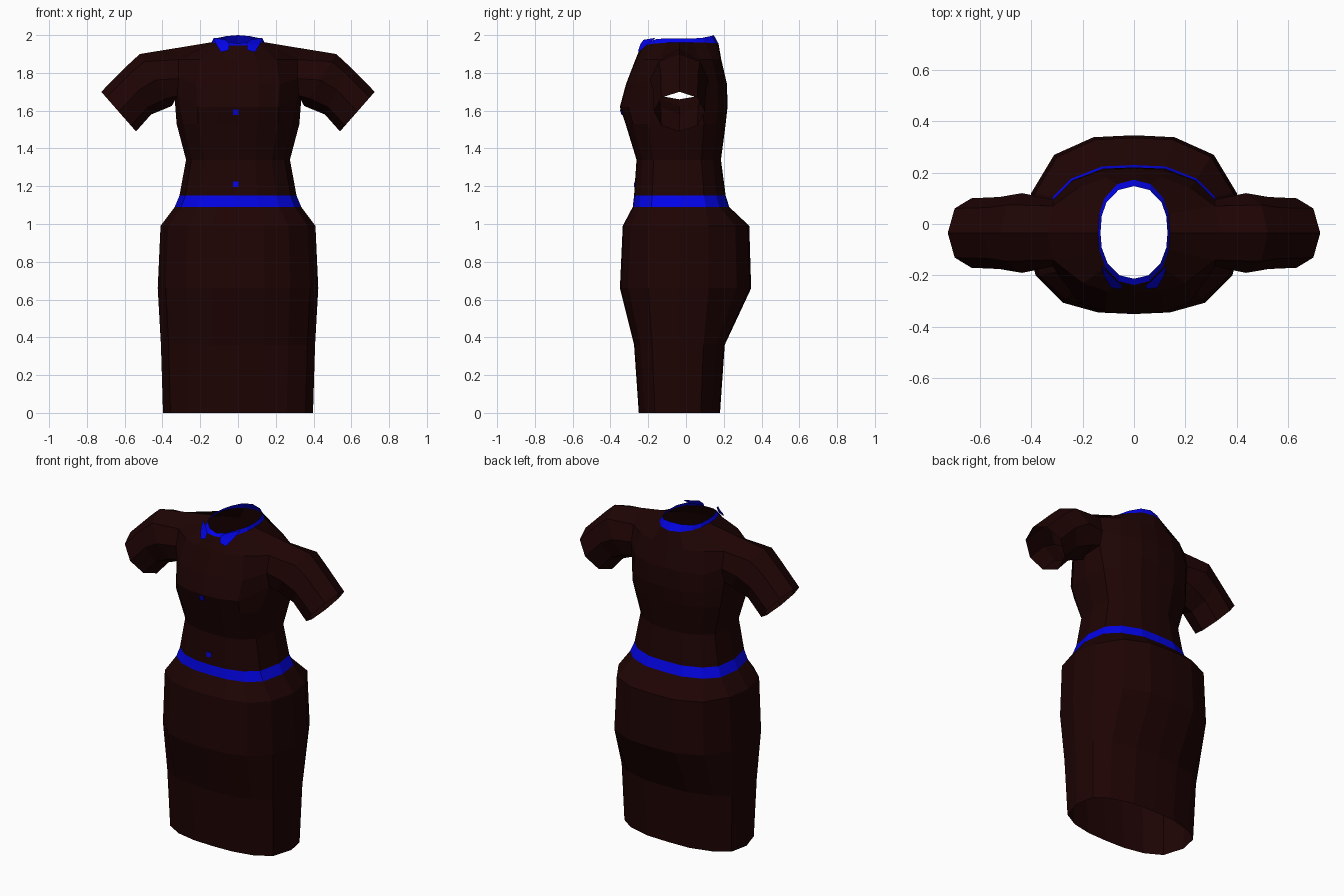
import bpy, bmesh, math
from mathutils import Vector, Matrix

if "Cube" in bpy.data.objects:
    bpy.data.objects.remove(bpy.data.objects["Cube"], do_unlink=True)

MID_Y = -0.035  # side seam depth


def make_material(name, rgb):
    mat = bpy.data.materials.new(name)
    mat.use_nodes = True
    mat.diffuse_color = (*rgb, 1)
    bsdf = next(n for n in mat.node_tree.nodes if n.type == 'BSDF_PRINCIPLED')
    bsdf.inputs["Base Color"].default_value = (*rgb, 1)
    bsdf.inputs["Roughness"].default_value = 0.8
    return mat


brown = make_material("dark brown cloth", (0.013, 0.001, 0.001))
blue = make_material("bright blue trim", (0.001, 0.001, 0.8))


def loft(name, rows, mat, closed=False, skip=()):
    """Skin rows of points; the half is mirrored across x."""
    bm = bmesh.new()
    grid = [[bm.verts.new(p) for p in row] for row in rows]
    n = len(rows[0])
    for r in range(len(rows) - 1):
        for i in range(n if closed else n - 1):
            if (r, i) not in skip:
                j = (i + 1) % n
                bm.faces.new((grid[r][i], grid[r][j], grid[r + 1][j], grid[r + 1][i]))
    loose = [v for v in bm.verts if not v.link_faces]
    bmesh.ops.delete(bm, geom=loose, context='VERTS')
    return finish(name, bm, mat, mirror=True)


def finish(name, bm, mat, mirror=False):
    mesh = bpy.data.meshes.new(name)
    bm.to_mesh(mesh)
    bm.free()
    mesh.materials.append(mat)
    obj = bpy.data.objects.new(name, mesh)
    bpy.context.collection.objects.link(obj)
    if mirror:
        obj.modifiers.new("Mirror", 'MIRROR')
    return obj


def ring(z, half, front, back):
    """Half cross-section, front centre to back centre."""
    f, b = front - MID_Y, back - MID_Y
    return [(0, front, z), (half * .33, MID_Y + f * .98, z),
            (half * .65, MID_Y + f * .86, z), (half * .9, max(-.2, MID_Y + f * .6), z),
            (half, MID_Y, z),
            (half * .94, min(.12, MID_Y + b * .53), z), (half * .73, MID_Y + b * .8, z),
            (half * .37, MID_Y + b * .98, z), (0, back, z)]


# Skirt and belt
belt_low = ring(1.09, .335, -.282, .229)
belt_high = ring(1.15, .31, -.275, .21)
loft("skirt", [ring(0, .397, -.25, .18), ring(.36, .408, -.275, .205),
               ring(.66, .425, -.35, .345), ring(.99, .41, -.335, .335), belt_low], brown)
loft("belt", [belt_low, belt_high], blue)

# Bodice, with an open armhole on each side
bust = ring(1.62, .33, -.35, .22)
bust[3:6] = [(.322, -.15, 1.68), (.335, MID_Y, 1.66), (.322, .08, 1.68)]
chest = [(0, -.318, 1.74), (.11, -.312, 1.74), (.22, -.27, 1.74), (.315, -.165, 1.77),
         (.34, MID_Y, 1.77),
         (.315, .095, 1.77), (.24, .168, 1.74), (.12, .21, 1.74), (0, .217, 1.74)]
shoulder = [(0, -.268, 1.87), (.1, -.263, 1.87), (.2, -.23, 1.87), (.315, -.14, 1.87),
            (.335, MID_Y, 1.93),
            (.315, .07, 1.87), (.22, .14, 1.87), (.11, .18, 1.87), (0, .187, 1.87)]
neck = [(0, -.237, 1.945), (.06, -.222, 1.945), (.11, -.17, 1.955), (.135, -.1, 1.96),
        (.14, MID_Y, 1.962),
        (.135, .04, 1.962), (.115, .1, 1.96), (.065, .155, 1.957), (0, .172, 1.955)]
armhole_gap = {(r, i) for r in (3, 4) for i in (3, 4)}
loft("bodice", [belt_high, ring(1.34, .275, -.262, .185), ring(1.53, .325, -.32, .21),
                bust, chest, shoulder, neck], brown, skip=armhole_gap)

# Sleeves
armhole = [bust[4], bust[5], chest[5], shoulder[5],
           shoulder[4], shoulder[3], chest[3], bust[3]]


def sleeve_ring(bottom, top, width):
    low, high = (Vector((p[0], MID_Y, p[1])) for p in (bottom, top))
    centre, axis = (low + high) / 2, (low - high) / 2
    angles = [k * math.pi / 4 for k in range(8)]
    return [centre + axis * math.cos(a) + Vector((0, width * math.sin(a), 0)) for a in angles]


loft("sleeves", [armhole, sleeve_ring((.35, 1.625), (.52, 1.90), .155),
                 sleeve_ring((.46, 1.58), (.585, 1.84), .14),
                 sleeve_ring((.54, 1.49), (.724, 1.70), .135)], brown, closed=True)

# Collar band and its two front tabs
collar_top = [(x * .93, MID_Y + (y - MID_Y) * .88, z)
              for (x, y, _), z in zip(neck, (1.955, 1.965, 1.98, 1.982, 1.982,
                                             1.982, 1.985, 1.995, 2.0))]
loft("collar_band", [neck, collar_top], blue)
loft("collar_tabs", [[(.05, -.253, 1.92), (.09, -.248, 1.91)],
                     [(.045, -.24, 1.955), (.115, -.205, 1.95)],
                     [(.065, -.225, 1.975), (.13, -.16, 1.986)]], blue)

# Front buttons, lying flat on the cloth
for k, (y, z, tilt) in enumerate([(-.271, 1.21, -.07), (-.342, 1.592, .32)]):
    bm = bmesh.new()
    bmesh.ops.create_cube(bm, size=1)
    bmesh.ops.scale(bm, vec=(.03, .007, .03), verts=bm.verts)
    bm.transform(Matrix.Translation((-.012, y, z)) @ Matrix.Rotation(tilt, 4, 'X'))
    finish(f"button_{k + 1}", bm, blue)
